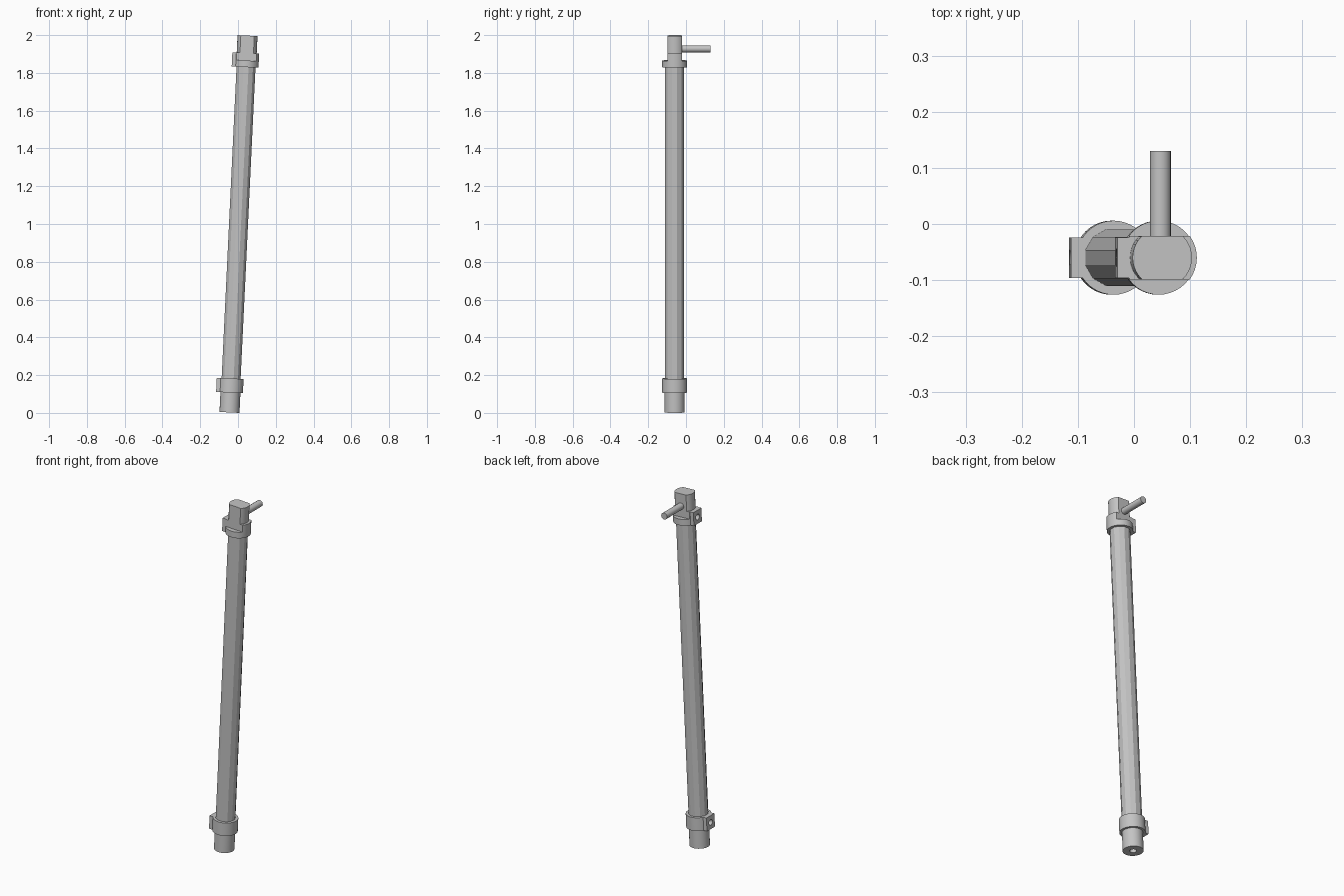
import bpy
import bmesh
import math
from mathutils import Matrix, Vector

old = bpy.data.objects.get("Cube")
if old:
    bpy.data.objects.remove(old, do_unlink=True)

steel = bpy.data.materials.new("grey_steel")
steel.use_nodes = True
steel.diffuse_color = (0.55, 0.55, 0.55, 1)
steel.node_tree.nodes["Principled BSDF"].inputs["Base Color"].default_value = (0.55, 0.55, 0.55, 1)

# The whole rod leans a little towards +x
TILT = Matrix.Translation((-0.045, -0.06, 0.0025)) @ Matrix.Rotation(math.radians(2.74), 4, 'Y')
END_R, TUBE_R, COLLAR_R, FLAT = 0.053, 0.052, 0.066, 0.039
COLLAR_H, LENGTH = 0.075, 1.997
LOW, HIGH = 0.105, 1.83


def finish(name, bm):
    bmesh.ops.recalc_face_normals(bm, faces=bm.faces)
    mesh = bpy.data.meshes.new(name)
    bm.to_mesh(mesh)
    bm.free()
    mesh.materials.append(steel)
    obj = bpy.data.objects.new(name, mesh)
    bpy.context.collection.objects.link(obj)
    obj.matrix_world = TILT
    return obj


def cylinder(name, r, z0, z1, sides=40, place=None, turn=0.0):
    """Cylinder along z, then moved by the given matrix."""
    bm = bmesh.new()
    m = Matrix.Translation((0, 0, (z0 + z1) / 2)) @ Matrix.Rotation(turn, 4, 'Z')
    bmesh.ops.create_cone(bm, cap_ends=True, segments=sides, radius1=r, radius2=r,
                          depth=z1 - z0, matrix=(place or Matrix()) @ m)
    return finish(name, bm)


def box(name, low, high):
    low, high = Vector(low), Vector(high)
    bm = bmesh.new()
    bmesh.ops.create_cube(bm, size=1, matrix=Matrix.Translation((low + high) / 2)
                          @ Matrix.Diagonal((*(high - low), 1)))
    return finish(name, bm)


def cut(targets, cutter):
    """Subtract the cutter from each target, then discard it."""
    cutter.hide_render = True
    for obj in targets:
        mod = obj.modifiers.new("cut", 'BOOLEAN')
        mod.operation = 'DIFFERENCE'
        mod.solver = 'EXACT'
        mod.object = cutter
        bpy.context.view_layer.objects.active = obj
        bpy.ops.object.modifier_apply(modifier=mod.name)
    bpy.data.objects.remove(cutter, do_unlink=True)


def smooth(objects):
    bpy.ops.object.select_all(action='DESELECT')
    for obj in objects:
        obj.select_set(True)
    bpy.context.view_layer.objects.active = objects[0]
    bpy.ops.object.shade_smooth_by_angle(angle=math.radians(25))
    bpy.ops.object.select_all(action='DESELECT')


bpy.context.view_layer.update()

# Faceted main tube
cylinder("main_tube", TUBE_R, LOW + COLLAR_H, HIGH, 12, turn=math.radians(15))

# Round foot with a bore, and head with two flats
foot = cylinder("foot_end", END_R, 0, LOW)
cut([foot], cylinder("bore_cutter", 0.018, -0.02, 0.08, 20))
head = cylinder("head_end", END_R, HIGH + COLLAR_H, LENGTH)

# Collars, each with a drilled lug on the -x side
round_parts = [foot, head]
collars = {}
for label, z in (("lower", LOW), ("upper", HIGH)):
    collar = cylinder(label + "_collar", COLLAR_R, z, z + COLLAR_H)
    lug = box(label + "_lug", (-0.076, -0.036, z), (-0.04, 0.036, z + COLLAR_H))
    sideways = Matrix.Translation((0, 0, z + COLLAR_H / 2)) @ Matrix.Rotation(math.radians(-90), 4, 'Y')
    cut([collar, lug], cylinder("hole_cutter", 0.016, 0.035, 0.1, 16, sideways))
    collars[label] = collar
    round_parts += [collar, lug]

# Flats milled across the head and the top of the upper collar
for side in (-1, 1):
    ys = sorted((side * FLAT, side * 0.1))
    cut([head, collars["upper"]],
        box("flat_cutter", (-0.1, ys[0], HIGH + 0.035), (0.1, ys[1], LENGTH + 0.1)))

# Handle pin pointing to the back
backwards = Matrix.Translation((0, 0, 1.927)) @ Matrix.Rotation(math.radians(-90), 4, 'X')
round_parts.append(cylinder("handle_pin", 0.0185, 0.03, 0.19, 24, backwards))

smooth(round_parts)
